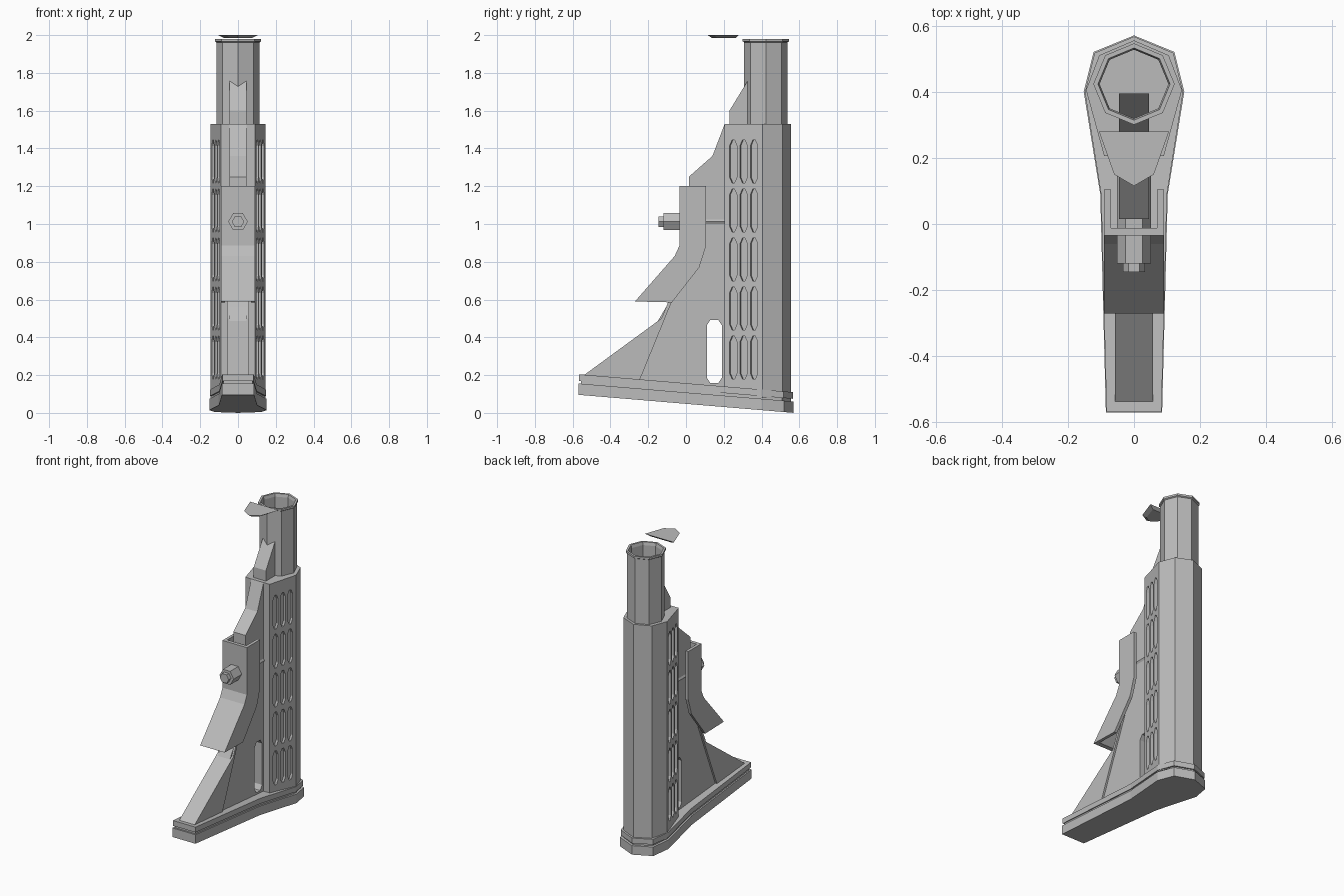
import bpy, bmesh, math
from mathutils import Matrix, Vector

if "Cube" in bpy.data.objects:
    bpy.data.objects.remove(bpy.data.objects["Cube"])

grey = bpy.data.materials.new("plain grey")
grey.use_nodes = True
grey.diffuse_color = (0.5, 0.5, 0.5, 1)
grey.node_tree.nodes["Principled BSDF"].inputs["Base Color"].default_value = (0.5, 0.5, 0.5, 1)


def finish(name, bm):
    bmesh.ops.recalc_face_normals(bm, faces=bm.faces)
    mesh = bpy.data.meshes.new(name)
    bm.to_mesh(mesh)
    bm.free()
    mesh.materials.append(grey)
    obj = bpy.data.objects.new(name, mesh)
    bpy.context.collection.objects.link(obj)
    return obj


def add_prism(bm, pts, axis, lo, hi):
    """Extrude a 2D outline along the given axis, from lo to hi."""
    def place(p, t):
        return {"x": (t, *p), "y": (p[0], t, p[1]), "z": (*p, t)}[axis]
    rings = [[bm.verts.new(place(p, t)) for p in pts] for t in (lo, hi)]
    for ring in rings:
        bm.faces.new(ring)
    n = len(pts)
    for i in range(n):
        j = (i + 1) % n
        bm.faces.new((rings[0][i], rings[0][j], rings[1][j], rings[1][i]))
    return rings[0] + rings[1]


def prism(name, pts, axis, lo, hi):
    bm = bmesh.new()
    add_prism(bm, pts, axis, lo, hi)
    return finish(name, bm)


def mirrored(half):
    """Complete an outline given on the +x side, front to back."""
    return half + [(-x, y) for x, y in reversed(half) if x > 0]


def cut(obj, cutter):
    mod = obj.modifiers.new("cut", "BOOLEAN")
    mod.operation = "DIFFERENCE"
    mod.solver = "EXACT"
    mod.object = cutter
    cutter.hide_render = True
    cutter.hide_viewport = True
    cutter.display_type = "WIRE"


def slot(half_w, half_h, tip, bevel):
    return [(-half_w, -half_h + tip), (-bevel, -half_h), (bevel, -half_h), (half_w, -half_h + tip),
            (half_w, half_h - tip), (bevel, half_h), (-bevel, half_h), (-half_w, half_h - tip)]


# Main housing with a faceted back and tapering flanks
housing = prism("housing", mirrored([(0.09, 0.205), (0.145, 0.405), (0.105, 0.51), (0, 0.555)]),
                "z", 0.08, 1.53)

# Ventilation slots sunk into both flanks
bm = bmesh.new()
tilt = math.atan2(0.055, 0.2)
for side in (1, -1):
    for y in (0.25, 0.305, 0.36):
        for row in range(5):
            verts = add_prism(bm, slot(0.02, 0.113, 0.03, 0.007), "x", -0.018, 0.03)
            x = 0.09 + (y - 0.205) * math.tan(tilt)
            spot = Matrix.Translation((side * x, y, 0.293 + row * 0.2595))
            turn = Matrix.Rotation(-side * tilt, 4, "Z")
            flip = Matrix.Diagonal((side, 1, 1, 1))
            bmesh.ops.transform(bm, matrix=spot @ turn @ flip, verts=verts)
cut(housing, finish("vent_cutter", bm))

# Hollow eight-sided tube with a rim
bm = bmesh.new()
profile = [(0, 1.5), (0.115, 1.5), (0.115, 1.962), (0.123, 1.967), (0.123, 1.98),
           (0.109, 1.98), (0.104, 1.96), (0.104, 1.54), (0, 1.54)]
verts = [bm.verts.new((0, r, z)) for r, z in profile]
edges = [bm.edges.new(pair) for pair in zip(verts, verts[1:])]
bmesh.ops.spin(bm, geom=verts + edges, cent=(0, 0, 0), axis=(0, 0, 1),
               angle=math.tau, steps=8, use_duplicate=False)
bmesh.ops.remove_doubles(bm, verts=bm.verts, dist=0.0005)
bmesh.ops.translate(bm, verts=bm.verts, vec=(0, 0.423, 0))
finish("tube", bm)

# Ramp running up into the tube
prism("tube_ramp", [(0.23, 1.5), (0.23, 1.6), (0.395, 1.87), (0.395, 1.5)], "x", -0.045, 0.045)

# Central web with a strap slot
web = prism("web", [(0.25, 1.53), (0.205, 1.53), (0.14, 1.36), (0.015, 1.25), (0.015, 0.9),
                    (-0.07, 0.62), (-0.2, 0.4), (-0.4, 0.15), (0.25, 0.1)], "x", -0.045, 0.045)
strap = [(0.15 + y, 0.325 + z) for y, z in slot(0.04, 0.168, 0.03, 0.02)]
cut(web, prism("strap_cutter", strap, "x", -0.2, 0.2))

# Sloping front strut
prism("front_strut", [(-0.03, 0.7), (-0.06, 0.68), (-0.095, 0.585), (-0.13, 0.5), (-0.54, 0.2),
                      (-0.54, 0.17), (-0.255, 0.15), (-0.075, 0.59)], "x", -0.057, 0.057)

# Release lever: bent front plate between two cheeks
outer = [(-0.035, 1.2), (-0.035, 0.885), (-0.06, 0.83), (-0.27, 0.59)]
inner = [(-0.24, 0.59), (-0.043, 0.82), (-0.012, 0.88), (-0.012, 1.2)]
prism("lever_plate", outer + inner, "x", -0.088, 0.088)
cheek = outer + [(-0.075, 0.585), (0.07, 0.77), (0.105, 0.88), (0.105, 1.2)]
for label, side in (("left", 1), ("right", -1)):
    prism("lever_cheek_" + label, cheek, "x", side * 0.07, side * 0.09)


# Hexagonal adjusting bolt and its tip
def hexagon(r):
    return [(r * math.cos(i * math.pi / 3), 1.012 + r * math.sin(i * math.pi / 3)) for i in range(6)]


prism("bolt", hexagon(0.052), "y", -0.12, 0.21)
prism("bolt_tip", hexagon(0.033), "y", -0.145, -0.12)


# Sloping butt plate: two layers with a groove between
def butt_layer(name, inset, lo, hi):
    half = [(0.085, -0.57), (0.102, 0.09), (0.152, 0.40), (0.122, 0.52), (0, 0.57)]
    scaled = [(x * (1 - inset * 8), y * (1 - inset * 2)) for x, y in half]
    obj = prism(name, mirrored(scaled), "z", lo, hi)
    for v in obj.data.vertices:
        v.co.z -= 0.0837 * v.co.y
    return obj


butt_layer("butt_pad", 0, 0.048, 0.108)
butt_layer("butt_groove", 0.012, 0.1, 0.13)
butt_layer("butt_collar", 0.003, 0.122, 0.157)

# Loose faceted cap piece level with the top of the tube
bm = bmesh.new()
half = [(0, 0.115), (0.06, 0.15), (0.106, 0.28)]
verts = add_prism(bm, mirrored(half), "z", 1.984, 2.0)
for v in verts[:len(verts) // 2]:
    v.co = Vector((v.co.x * 0.68, 0.21 + (v.co.y - 0.21) * 0.75, v.co.z))
finish("cap_piece", bm)
